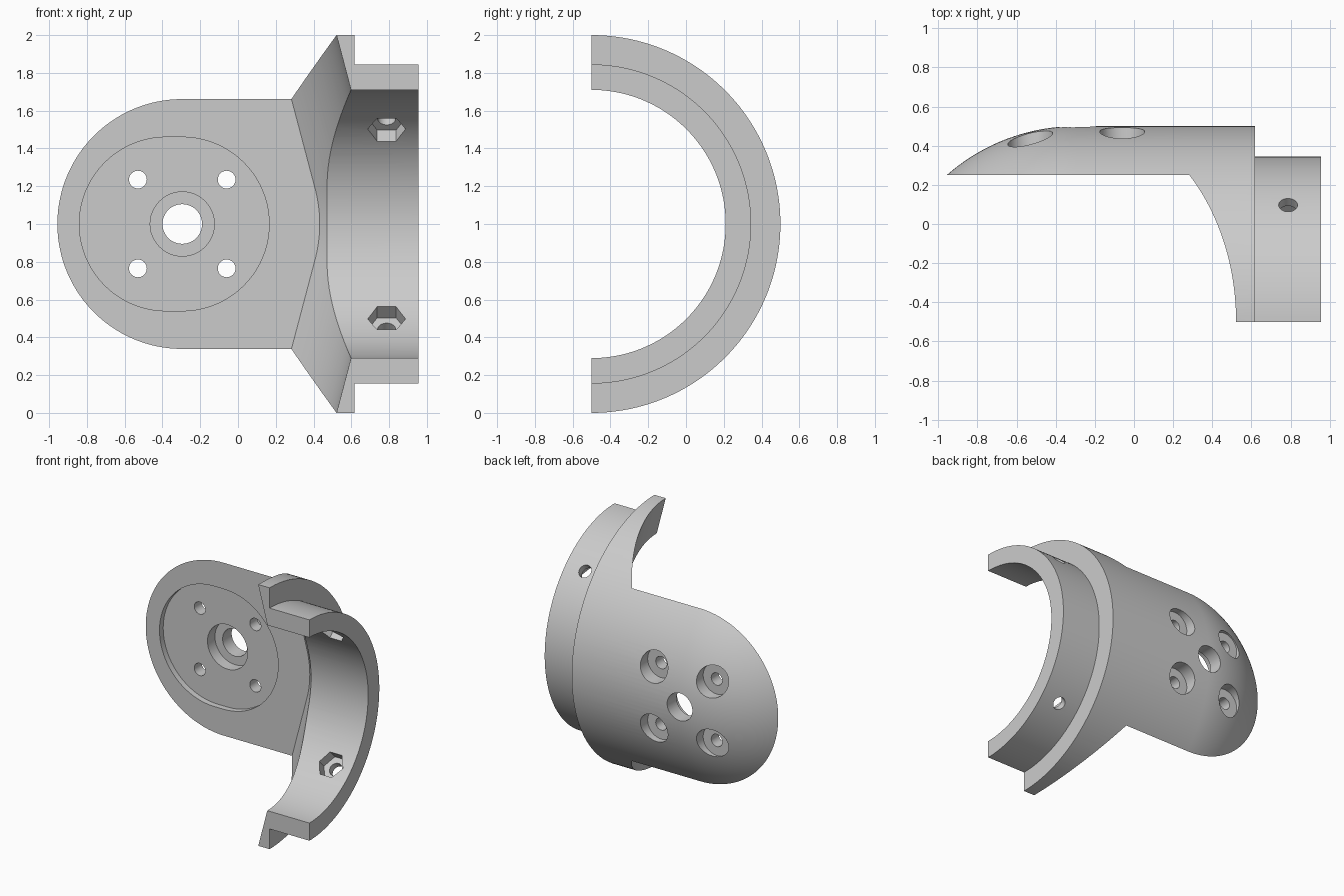
import bpy, bmesh
from math import sin, cos, pi, sqrt, asin, radians
from mathutils import Vector

if "Cube" in bpy.data.objects:
    bpy.data.objects.remove(bpy.data.objects["Cube"], do_unlink=True)

AXIS_Y, AXIS_Z = -0.5, 1.0          # main axis runs along x
PIVOT_X = -0.295                    # centre of the rounded plate
PLATE_Y = 0.25                      # front face of the plate
BORE_R = 0.71


def volume(mesh):
    bm = bmesh.new()
    bm.from_mesh(mesh)
    result = bm.calc_volume(signed=True)
    bm.free()
    return result


def loft(name, rings):
    """Closed solid through rings of equal point count."""
    bm = bmesh.new()
    rows = [[bm.verts.new(p) for p in ring] for ring in rings]
    n = len(rows[0])
    for a, b in zip(rows, rows[1:]):
        for i in range(n):
            j = (i + 1) % n
            bm.faces.new((a[i], a[j], b[j], b[i]))
    bm.faces.new(rows[0][::-1])
    bm.faces.new(rows[-1])
    if bm.calc_volume(signed=True) < 0:
        bmesh.ops.reverse_faces(bm, faces=bm.faces)
    mesh = bpy.data.meshes.new(name)
    bm.to_mesh(mesh)
    bm.free()
    obj = bpy.data.objects.new(name, mesh)
    bpy.context.collection.objects.link(obj)
    return obj


def rod(name, start, end, radius, sides=48):
    """Prism between two points, with one corner towards x."""
    start, end, u = Vector(start), Vector(end), Vector((1, 0, 0))
    v = (end - start).normalized().cross(u)
    turns = [2 * pi * i / sides for i in range(sides)]
    return loft(name, [[c + radius * (u * cos(t) + v * sin(t)) for t in turns]
                       for c in (start, end)])


def cut(target, cutter):
    """Subtract cutter, taking the first solver that truly removes volume."""
    cutter.hide_render = True
    before = volume(target.data)
    mod = target.modifiers.new("cut", 'BOOLEAN')
    mod.operation, mod.object = 'DIFFERENCE', cutter
    for solver in ('MANIFOLD', 'EXACT', 'FLOAT'):
        mod.solver = solver
        bpy.context.view_layer.update()
        graph = bpy.context.evaluated_depsgraph_get()
        mesh = bpy.data.meshes.new_from_object(target.evaluated_get(graph))
        if 0 < volume(mesh) < before - 1e-6:
            target.data = mesh
            break
    target.modifiers.remove(mod)
    bpy.data.objects.remove(cutter, do_unlink=True)


# Half-turned shell: domed end, wide sleeve, stepped collar, straight bore
STEPS = 91
dome_start = asin(BORE_R)
profile = [(PIVOT_X - cos(t), sin(t))
           for t in (dome_start + (pi / 2 - dome_start) * i / 24 for i in range(25))]
profile += [(0.617, 1), (0.617, 0.845), (0.955, 0.845), (0.955, BORE_R)]
bracket = loft("pivot_bracket", [
    [(x, AXIS_Y + r * sin(a), AXIS_Z + r * cos(a)) for x, r in profile]
    for a in (pi * i / STEPS for i in range(STEPS + 1))])

# Swing clearance: ball plus two tilted cylinders, ending at the plate face
TILT, CLEAR_R, REACH = radians(14.8), 1.045, 2
levels = [-1, AXIS_Y - 0.01] + [AXIS_Y + (PLATE_Y - AXIS_Y) * k / 32 for k in range(1, 33)]
rings = []
for y in levels:
    r = sqrt(CLEAR_R ** 2 - max(y - AXIS_Y, 0) ** 2)
    arc = [(PIVOT_X + r * cos(a), AXIS_Z + r * sin(a))
           for a in (TILT * (i / 8 - 1) for i in range(17))]
    tip_x = arc[-1][0] - REACH * sin(TILT)
    tip_z = arc[-1][1] - AXIS_Z + REACH * cos(TILT)
    outline = [(-3, AXIS_Z - tip_z), (tip_x, AXIS_Z - tip_z)] + arc
    outline += [(tip_x, AXIS_Z + tip_z), (-3, AXIS_Z + tip_z)]
    rings.append([(x, y, z) for x, z in outline])
cut(bracket, loft("clearance_cutter", rings))

# Shallow oblong recess in the plate
FLOOR_Y = PLATE_Y + 0.045
oblong = []
for cx, start in ((-0.295, -pi / 2), (-0.38, pi / 2)):
    oblong += [(cx + 0.46 * cos(start + pi * i / 40), AXIS_Z + 0.46 * sin(start + pi * i / 40))
               for i in range(41)]
cut(bracket, loft("recess_cutter", [[(x, y, z) for x, z in oblong] for y in (0, FLOOR_Y)]))

# Central hole with counterbore
for radius, depth in ((0.17, FLOOR_Y + 0.09), (0.105, 1)):
    cut(bracket, rod("centre_cutter", (PIVOT_X, 0, AXIS_Z), (PIVOT_X, depth, AXIS_Z), radius))

# Four screw holes, sunk from the back
for sx in (-1, 1):
    for sz in (-1, 1):
        x, z = PIVOT_X + 0.235 * sx, AXIS_Z + 0.235 * sz
        cut(bracket, rod("screw_cutter", (x, 0, z), (x, 1, z), 0.047, 32))
        cut(bracket, rod("head_cutter", (x, 0.385, z), (x, 1, z), 0.115))

# Radial collar holes with hexagonal nut pockets inside
for sz in (-1, 1):
    def radial(r):
        return (0.787, AXIS_Y + r * sin(pi / 4), AXIS_Z + sz * r * cos(pi / 4))
    cut(bracket, rod("bolt_cutter", radial(0.5), radial(1), 0.048, 32))
    cut(bracket, rod("nut_cutter", radial(0.55), radial(0.79), 0.1, 6))

# Material and shading
grey = bpy.data.materials.new("plain_grey")
grey.use_nodes = True
colour = (0.6, 0.6, 0.6, 1)
grey.diffuse_color = colour
grey.node_tree.nodes["Principled BSDF"].inputs["Base Color"].default_value = colour
bracket.data.materials.clear()
bracket.data.materials.append(grey)
for obj in bpy.context.selected_objects:
    obj.select_set(False)
bracket.select_set(True)
bpy.context.view_layer.objects.active = bracket
bpy.ops.object.shade_smooth_by_angle(angle=radians(25))
